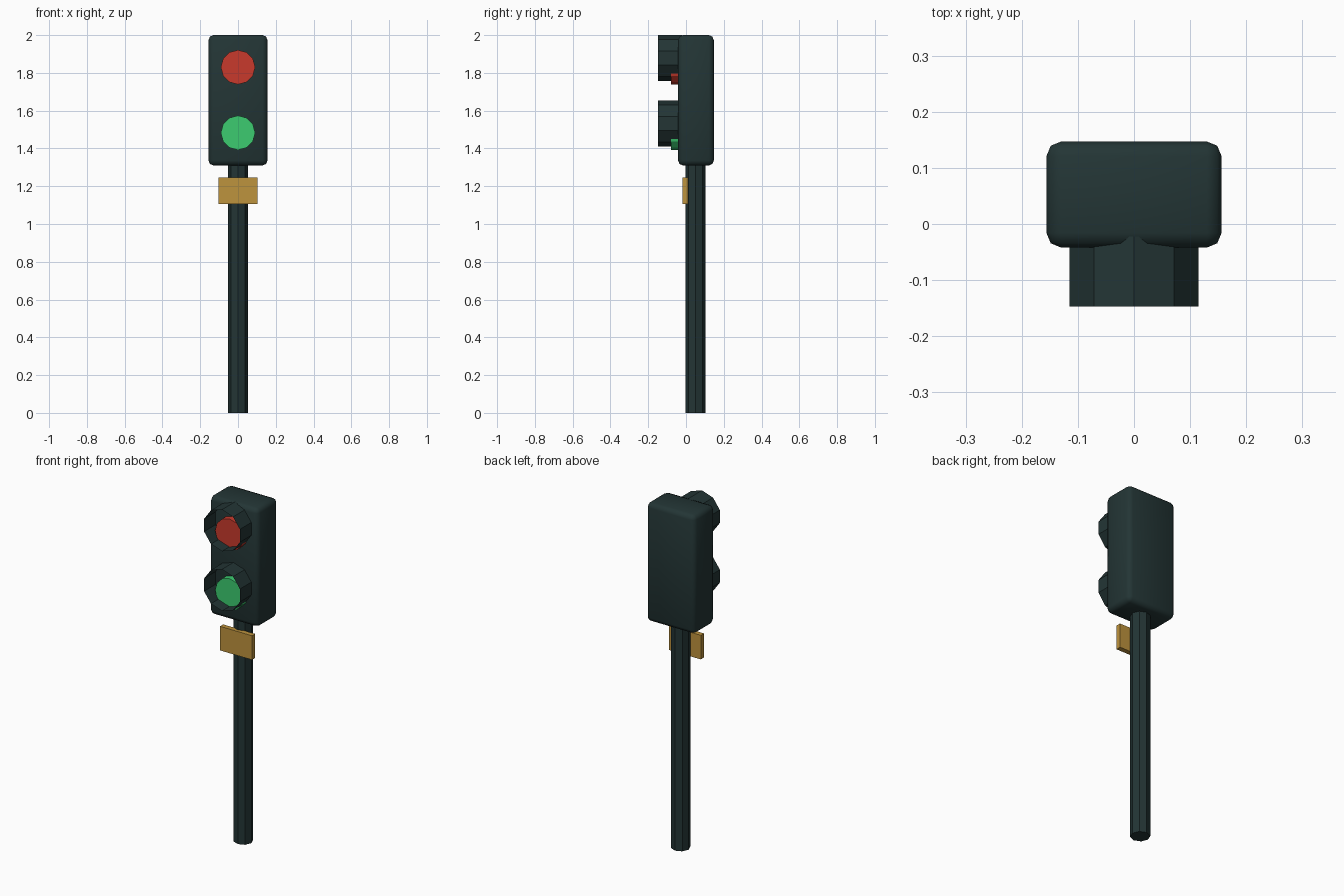
import bpy, bmesh, math
from mathutils import Matrix, Vector

cube = bpy.data.objects.get("Cube")
if cube:
    bpy.data.objects.remove(cube, do_unlink=True)


def material(name, rgb):
    # sRGB bytes to linear
    lin = [((c / 255 + 0.055) / 1.055) ** 2.4 for c in rgb]
    m = bpy.data.materials.new(name)
    m.use_nodes = True
    m.diffuse_color = (*lin, 1)
    bsdf = next(n for n in m.node_tree.nodes if n.type == 'BSDF_PRINCIPLED')
    bsdf.inputs["Base Color"].default_value = (*lin, 1)
    return m


dark = material("dark slate", (35, 53, 53))
red = material("signal red", (200, 58, 44))
green = material("signal green", (60, 203, 112))
gold = material("ochre", (190, 147, 61))


def finish(name, bm, mat, smooth=False):
    mesh = bpy.data.meshes.new(name)
    bmesh.ops.recalc_face_normals(bm, faces=bm.faces)
    for f in bm.faces:
        f.smooth = smooth
    bm.to_mesh(mesh)
    bm.free()
    mesh.materials.append(mat)
    ob = bpy.data.objects.new(name, mesh)
    bpy.context.collection.objects.link(ob)
    return ob


def box(name, lo, hi, mat, bevel=0):
    lo, hi = Vector(lo), Vector(hi)
    bm = bmesh.new()
    bmesh.ops.create_cube(bm, size=1, matrix=Matrix.Translation((lo + hi) / 2)
                          @ Matrix.Diagonal((*(hi - lo), 1)))
    if bevel:
        bmesh.ops.bevel(bm, geom=bm.edges[:], offset=bevel, segments=2,
                        profile=0.5, affect='EDGES')
    return finish(name, bm, mat, smooth=bevel > 0)


def tube(name, sides, radius, start, end, mat, caps=True):
    # Prism between two points; a corner points up (or to the front if upright)
    start, end = Vector(start), Vector(end)
    axis = (end - start).normalized()
    up = Vector((0, -1, 0)) if abs(axis.z) > 0.5 else Vector((0, 0, 1))
    side = axis.cross(up)
    bm = bmesh.new()
    rings = []
    for p in (start, end):
        ring = []
        for i in range(sides):
            a = math.tau * i / sides
            ring.append(bm.verts.new(p + radius * (up * math.cos(a) + side * math.sin(a))))
        rings.append(ring)
    for i in range(sides):
        j = (i + 1) % sides
        bm.faces.new((rings[0][i], rings[0][j], rings[1][j], rings[1][i]))
    if caps:
        for ring in rings:
            bm.faces.new(ring)
    return finish(name, bm, mat)


# Post and signal housing
tube("post", 8, 0.052, (0, 0.05, 0), (0, 0.05, 1.34), dark)
box("housing", (-0.156, -0.042, 1.31), (0.156, 0.147, 2.0), dark, bevel=0.026)

# Lamps, each with an open hood set slightly higher
for label, z, mat in (("upper", 1.83, red), ("lower", 1.483, green)):
    tube(label + "_lens", 12, 0.091, (0, -0.08, z), (0, -0.02, z), mat)
    tube(label + "_hood", 10, 0.121, (0, -0.147, z + 0.049),
         (0, -0.022, z + 0.049), dark, caps=False)

# Plate on the post
box("plate", (-0.103, -0.018, 1.105), (0.103, 0.011, 1.245), gold)
